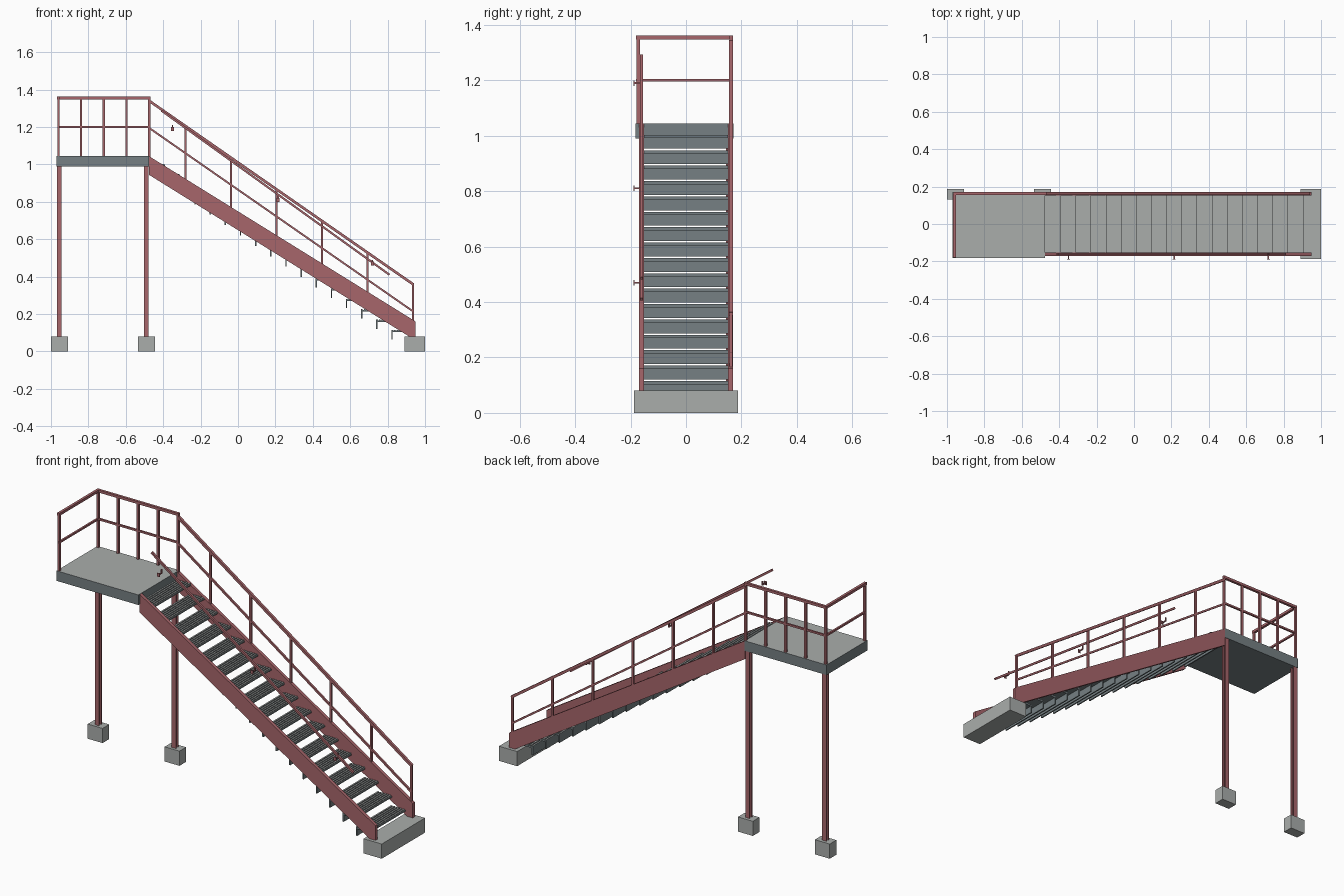
import bpy, bmesh, math
from mathutils import Vector

if "Cube" in bpy.data.objects:
    bpy.data.objects.remove(bpy.data.objects["Cube"])


def material(name, rgb):
    m = bpy.data.materials.new(name)
    m.diffuse_color = (*rgb, 1)
    m.use_nodes = True
    m.node_tree.nodes["Principled BSDF"].inputs["Base Color"].default_value = m.diffuse_color
    return m


RED = material("red_painted_steel", (0.39, 0.133, 0.147))
CONCRETE = material("light_concrete", (0.40, 0.42, 0.41))
STEEL = material("grey_steel", (0.18, 0.216, 0.227))


def finish(name, bm, *mats):
    bmesh.ops.recalc_face_normals(bm, faces=bm.faces)
    me = bpy.data.meshes.new(name)
    bm.to_mesh(me)
    bm.free()
    for m in mats:
        me.materials.append(m)
    ob = bpy.data.objects.new(name, me)
    bpy.context.collection.objects.link(ob)
    return ob


def add_prism(bm, pts, direction):
    """Extrude a closed 3D outline along a direction."""
    f = bm.faces.new([bm.verts.new(p) for p in pts])
    ext = bmesh.ops.extrude_face_region(bm, geom=[f], use_keep_orig=True)
    bmesh.ops.translate(bm, vec=direction,
                        verts=[v for v in ext["geom"] if isinstance(v, bmesh.types.BMVert)])


def add_box(bm, x0, x1, y0, y1, z0, z1):
    add_prism(bm, [(x0, y0, z0), (x1, y0, z0), (x1, y1, z0), (x0, y1, z0)], (0, 0, z1 - z0))


def add_bar(bm, a, b, w):
    """Square tube of width w between two points."""
    a, b = Vector(a), Vector(b)
    d = (b - a).normalized()
    side = Vector((1, 0, 0)) if abs(d.y) > 0.9 else Vector((0, 1, 0))
    up = d.cross(side).normalized()
    s, u = side * w / 2, up * w / 2
    add_prism(bm, [a + s + u, a - s + u, a - s - u, a + s - u], b - a)


# Concrete footings
for name, box in {
    "outer_footing": (-1.0, -0.91, 0.13, 0.187, 0, 0.08),
    "inner_footing": (-0.535, -0.445, 0.13, 0.187, 0, 0.08),
    "stair_footing": (0.89, 1.0, -0.187, 0.187, 0, 0.08),
}.items():
    bm = bmesh.new()
    add_box(bm, *box)
    finish(name, bm, CONCRETE)

# H-section landing columns
for name, cx in (("outer_column", -0.955), ("inner_column", -0.49)):
    bm = bmesh.new()
    for y in (0.145, 0.165):
        add_box(bm, cx - 0.0125, cx + 0.0125, y, y + 0.005, 0.08, 0.99)
    add_box(bm, cx - 0.0025, cx + 0.0025, 0.15, 0.165, 0.08, 0.99)
    finish(name, bm, RED)

# Landing: steel edges with a pale walking surface
bm = bmesh.new()
add_box(bm, -0.97, -0.475, -0.182, 0.172, 0.99, 1.045)
landing = finish("landing", bm, STEEL, CONCRETE)
for p in landing.data.polygons:
    p.material_index = 1 if p.normal.z > 0.5 else 0

# Sloping stringers
for name, y in (("front_stringer", -0.17), ("back_stringer", 0.152)):
    bm = bmesh.new()
    outline = [(-0.477, 1.045), (-0.477, 0.945), (0.915, 0.08), (0.95, 0.08), (0.95, 0.16)]
    add_prism(bm, [(x, y, z) for x, z in outline], (0, 0.018, 0))
    finish(name, bm, RED)

# Treads: ribbed plate with a drop plate along the rear edge
bm = bmesh.new()
for i in range(17):
    x, z = 0.82 - 0.081 * i, 0.115 + 0.0555 * i
    add_prism(bm, [(x, -0.152, z - 0.004), (x, -0.152, z - 0.05), (x + 0.007, -0.152, z - 0.05),
                   (x + 0.007, -0.152, z - 0.012), (x + 0.085, -0.152, z - 0.012),
                   (x + 0.085, -0.152, z - 0.004)], (0, 0.304, 0))
    for k in range(6):
        rx = x + 0.0145 * k
        add_box(bm, rx, rx + 0.0085, -0.152, 0.152, z - 0.004, z)
treads = finish("treads", bm, STEEL, CONCRETE)
for p in treads.data.polygons:
    p.material_index = 1 if p.normal.z > 0.5 else 0

YB = 0.163          # back railing line
XL, XR = -0.96, -0.475

# Landing railing along the back and the outer end
bm = bmesh.new()
for z, w in ((1.355, 0.014), (1.2, 0.01)):
    add_bar(bm, (XL - 0.006, YB, z), (XR + 0.006, YB, z), w)
    add_bar(bm, (XL, -0.18, z), (XL, YB, z), w)
for i in range(5):
    x = XL + (XR - XL) * i / 4
    add_bar(bm, (x, YB, 1.04), (x, YB, 1.352), 0.012)
add_bar(bm, (XL, -0.172, 1.04), (XL, -0.172, 1.352), 0.012)
finish("landing_railing", bm, RED)


# Stair railing along the back
def rail_z(x):
    return 1.34 - 0.695 * (x - XR)


bm = bmesh.new()
for drop, w in ((0, 0.014), (0.145, 0.01)):
    add_bar(bm, (XR, YB, rail_z(XR) - drop), (0.938, YB, rail_z(0.938) - drop), w)
for x in (-0.28, -0.037, 0.206, 0.449, 0.692, 0.935):
    foot = 1.045 - 0.62 * (x + 0.477) - 0.02
    add_bar(bm, (x, YB, foot), (x, YB, rail_z(x)), 0.011)
finish("stair_railing", bm, RED)

# Front handrail
bm = bmesh.new()
add_bar(bm, (-0.41, -0.16, 1.288), (0.81, -0.16, 0.41), 0.011)
finish("front_handrail", bm, RED)

# Handrail brackets: arm, upright and end plate
bm = bmesh.new()
for x, z in ((-0.35, 1.19), (0.215, 0.81), (0.718, 0.47)):
    add_box(bm, x - 0.003, x + 0.003, -0.187, -0.158, z - 0.003, z + 0.003)
    add_box(bm, x - 0.003, x + 0.003, -0.163, -0.157, z, z + 0.02)
    add_box(bm, x - 0.008, x + 0.008, -0.189, -0.186, z - 0.01, z + 0.01)
finish("handrail_brackets", bm, RED)
